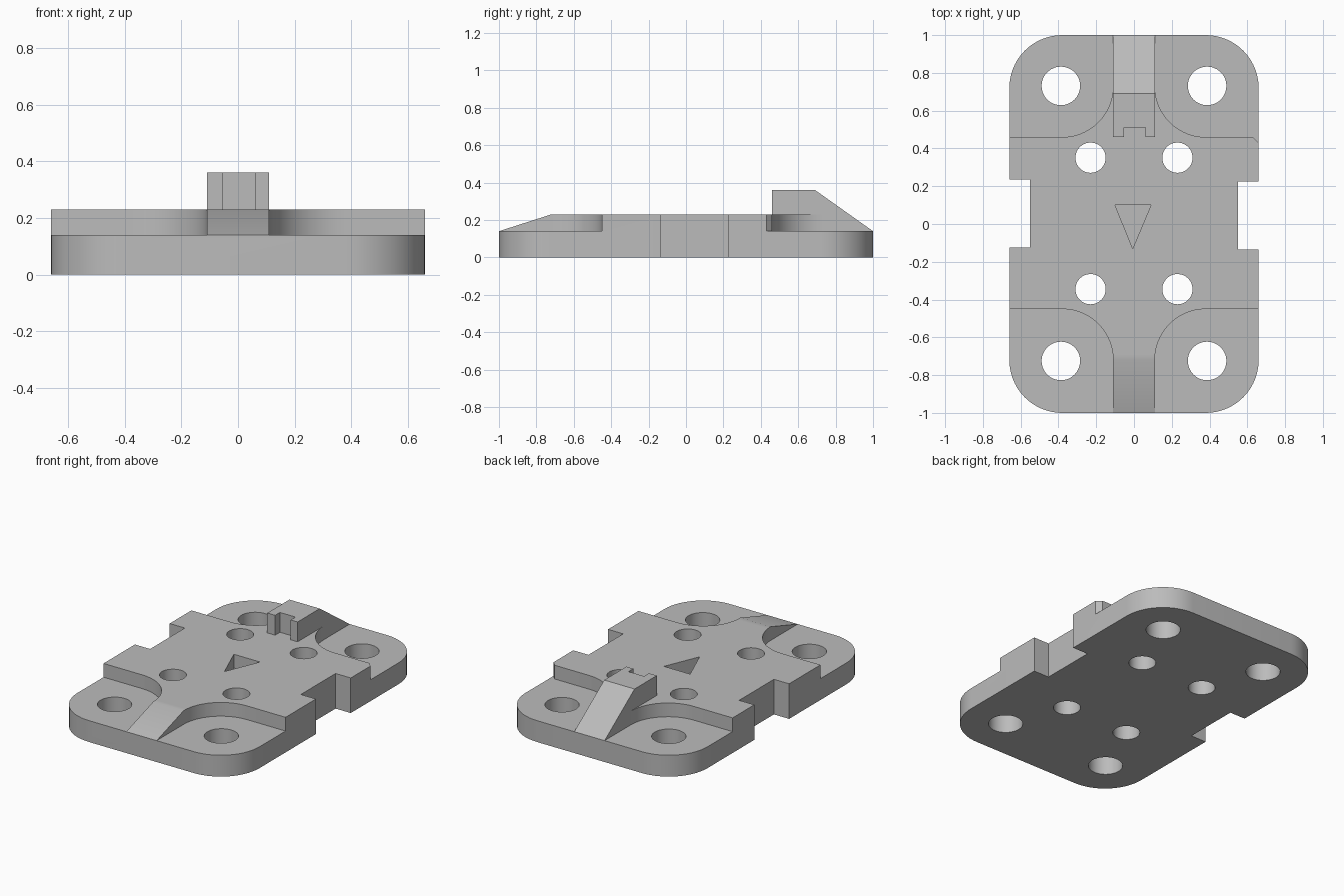
import bpy, bmesh, math
from mathutils import Vector

if "Cube" in bpy.data.objects:
    bpy.data.objects.remove(bpy.data.objects["Cube"])

grey = bpy.data.materials.new("plain grey")
grey.use_nodes = True
tone = (0.5, 0.5, 0.5, 1)
grey.diffuse_color = tone
grey.node_tree.nodes["Principled BSDF"].inputs["Base Color"].default_value = tone


def prism(name, points, low, high, axis="z"):
    """Extrude an outline along z, or a (y, z) profile along x."""
    bm = bmesh.new()
    place = (lambda a, b: (a, b, low)) if axis == "z" else (lambda a, b: (low, a, b))
    face = bm.faces.new([bm.verts.new(place(a, b)) for a, b in points])
    step = Vector((0, 0, high - low)) if axis == "z" else Vector((high - low, 0, 0))
    top = bmesh.ops.extrude_face_region(bm, geom=[face])["geom"]
    bmesh.ops.translate(bm, vec=step, verts=[v for v in top if isinstance(v, bmesh.types.BMVert)])
    bmesh.ops.recalc_face_normals(bm, faces=bm.faces)
    mesh = bpy.data.meshes.new(name)
    bm.to_mesh(mesh)
    bm.free()
    mesh.materials.append(grey)
    obj = bpy.data.objects.new(name, mesh)
    bpy.context.collection.objects.link(obj)
    return obj


def arc(cx, cy, r, start, end, steps=14):
    angles = [math.radians(start + (end - start) * i / steps) for i in range(steps + 1)]
    return [(cx + r * math.cos(a), cy + r * math.sin(a)) for a in angles]


def rect(x0, x1, y0, y1):
    return [(x0, y0), (x1, y0), (x1, y1), (x0, y1)]


def cut(obj, cutter):
    cutter.hide_render = True
    mod = obj.modifiers.new("cut", "BOOLEAN")
    mod.operation = "DIFFERENCE"
    mod.solver = "EXACT"
    mod.object = cutter
    bpy.context.view_layer.objects.active = obj
    bpy.ops.object.modifier_apply(modifier=mod.name)
    bpy.data.objects.remove(cutter)


def finish(obj):
    bpy.ops.object.select_all(action="DESELECT")
    obj.select_set(True)
    bpy.context.view_layer.objects.active = obj
    bpy.ops.object.shade_smooth_by_angle(angle=math.radians(25))


# Plate with rounded corners
X, R, STEP, TOP, STEM = 0.66, 0.28, 0.14, 0.23, 0.11
cx, cy = X - R, 1 - R
outline = (arc(cx, cy, R, 0, 90) + arc(-cx, cy, R, 90, 180)
           + arc(-cx, -cy, R, 180, 270) + arc(cx, -cy, R, 270, 360))
plate = prism("base_plate", outline, 0, TOP)

# Lowered front corners, leaving a central stem
for s in (1, -1):
    bend = [(s * x, y) for x, y in arc(STEM + 0.27, -0.72, 0.27, 90, 180)]
    pocket = [(s * 1, -0.45)] + bend + [(s * STEM, -1.5), (s * 1, -1.5)]
    cut(plate, prism("front_pocket", pocket, STEP, 1))

# Lowered rear area, where the latch fills the centre
right = arc(STEM + 0.27, 0.73, 0.27, 270, 180)
left = [(-x, y) for x, y in reversed(right)]
rear = [(1, 0.1), (X, 0.43), (0.63, 0.46)] + right + left + [(-1, 0.46), (-1, 1.5), (1, 1.5)]
rear[0] = (1, 0.43)
cut(plate, prism("rear_pocket", rear, STEP, 1))

# Front ramp on the stem
slope = (TOP - STEP) / 0.28
ramp = [(-0.72, TOP), (-0.72, 1), (-1.5, 1), (-1.5, STEP - 0.5 * slope), (-1, STEP)]
cut(plate, prism("ramp_cutter", ramp, -0.3, 0.3, "x"))

# Side notches
cut(plate, prism("right_notch", rect(-1, -0.55, -0.125, 0.235), -1, 1))
cut(plate, prism("left_notch", rect(0.55, 1, -0.135, 0.225), -1, 1))

# Screw holes, large at the corners and small inside
for x, y, r in ((0.387, 0.728, 0.102), (0.23, 0.348, 0.08)):
    for sx in (1, -1):
        for sy in (1, -1):
            ring = arc(sx * x, sy * y + 0.003, r, 0, 352.5, 47)
            cut(plate, prism("hole", ring, -1, 1))

# Triangular pointer recess
cut(plate, prism("pointer", [(-0.1, 0.1), (0.09, 0.1), (-0.007, -0.13)], STEP, 1))
finish(plate)

# Raised rear latch with sloping back and notched front
profile = [(0.46, 0.1), (0.46, 0.36), (0.69, 0.36), (1, STEP), (0.985, 0.1)]
latch = prism("rear_latch", profile, -STEM, STEM, "x")
cut(latch, prism("latch_notch", rect(-0.053, 0.06, 0.3, 0.51), -1, 1))
finish(latch)
